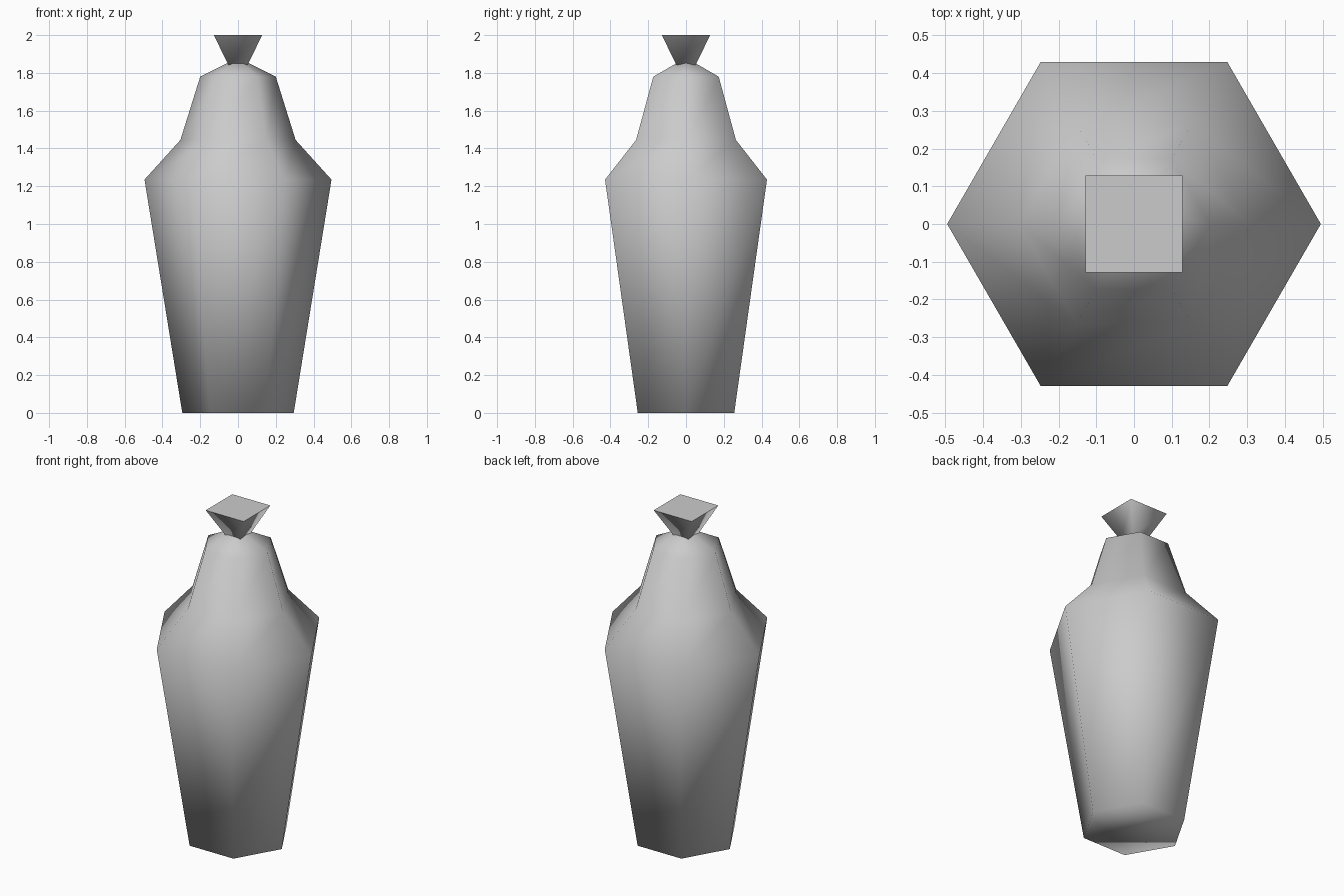
import bpy
import math

cube = bpy.data.objects.get("Cube")
if cube:
    bpy.data.objects.remove(cube, do_unlink=True)

grey = bpy.data.materials.new("plain_grey")
grey.use_nodes = True
COLOUR = (0.6, 0.6, 0.6, 1)
grey.diffuse_color = COLOUR
grey.node_tree.nodes["Principled BSDF"].inputs["Base Color"].default_value = COLOUR


def lathe(name, sides, turn, profile):
    """Capped prism with the given (radius, height) rings."""
    verts = [(r * math.cos(turn + math.tau * i / sides),
              r * math.sin(turn + math.tau * i / sides), z)
             for r, z in profile for i in range(sides)]
    faces = [(k * sides + i, k * sides + (i + 1) % sides,
              (k + 1) * sides + (i + 1) % sides, (k + 1) * sides + i)
             for k in range(len(profile) - 1) for i in range(sides)]
    faces.append(tuple(reversed(range(sides))))
    faces.append(tuple(range(len(verts) - sides, len(verts))))
    mesh = bpy.data.meshes.new(name)
    mesh.from_pydata(verts, [], faces)
    mesh.materials.append(grey)
    mesh.shade_smooth()
    obj = bpy.data.objects.new(name, mesh)
    bpy.context.collection.objects.link(obj)
    return obj


# Six-sided bottle body, smooth shaded throughout
lathe("bottle_body", 6, 0,
      [(0.295, 0), (0.495, 1.235), (0.305, 1.445), (0.2, 1.78), (0.05, 1.855)])

# Flared square stopper with a flat top
stopper = lathe("stopper", 4, math.pi / 4,
                [(0.05 * math.sqrt(2), 1.84), (0.128 * math.sqrt(2), 2.0)])
stopper.data.polygons[-1].use_smooth = False
